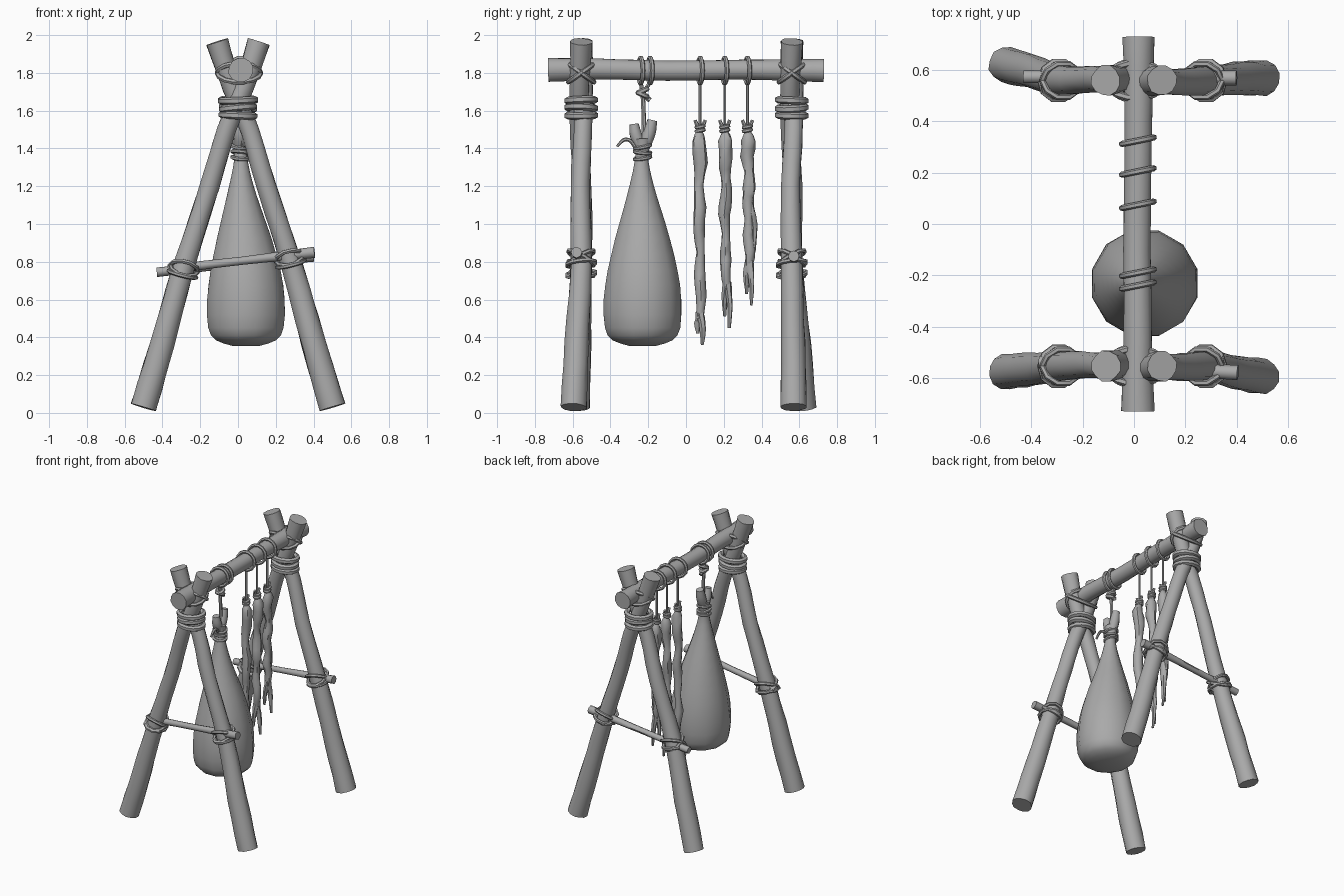
import bpy, bmesh, math, random
from mathutils import Vector, Matrix, Euler

random.seed(4)
cube = bpy.data.objects.get("Cube")
if cube:
    bpy.data.objects.remove(cube, do_unlink=True)

mat = bpy.data.materials.new("plain grey")
mat.use_nodes = True
GREY = (0.4, 0.4, 0.4, 1)
mat.diffuse_color = GREY
mat.node_tree.nodes["Principled BSDF"].inputs["Base Color"].default_value = GREY


def finish(name, bm):
    bmesh.ops.recalc_face_normals(bm, faces=bm.faces)
    me = bpy.data.meshes.new(name)
    bm.to_mesh(me)
    bm.free()
    ob = bpy.data.objects.new(name, me)
    bpy.context.collection.objects.link(ob)
    me.materials.append(mat)
    bpy.ops.object.select_all(action='DESELECT')
    ob.select_set(True)
    bpy.context.view_layer.objects.active = ob
    bpy.ops.object.shade_smooth_by_angle(angle=math.radians(50))
    return ob


def sweep(bm, pts, radii, sides=8, closed=False, rough=0.0, up=None):
    """Sweep a round section along a path with a radius at each point."""
    pts = [Vector(p) for p in pts]
    n = len(pts)
    rings, side = [], up
    for i, p in enumerate(pts):
        if closed:
            t = pts[(i + 1) % n] - pts[i - 1]
        else:
            t = pts[min(i + 1, n - 1)] - pts[max(i - 1, 0)]
        t.normalize()
        if side is None:
            side = t.orthogonal()
        side = (side - t * side.dot(t)).normalized()
        other = t.cross(side)
        ring = []
        for k in range(sides):
            a = math.tau * k / sides
            r = radii[i] * (1 + random.uniform(-rough, rough))
            ring.append(bm.verts.new(p + (side * math.cos(a) + other * math.sin(a)) * r))
        rings.append(ring)
    for i in range(n if closed else n - 1):
        a, b = rings[i], rings[(i + 1) % n]
        for k in range(sides):
            m = (k + 1) % sides
            bm.faces.new((a[k], a[m], b[m], b[k]))
    if not closed:
        bm.faces.new(rings[0])
        bm.faces.new(rings[-1])


def smooth_path(pts, steps):
    """Catmull-Rom resampling of (x, y, z, radius) points."""
    p = [Vector(q) for q in pts]
    p = [p[0] * 2 - p[1]] + p + [p[-1] * 2 - p[-2]]
    out = []
    for i in range(1, len(p) - 2):
        a, b, c, d = p[i - 1:i + 3]
        for s in range(steps):
            t = s / steps
            out.append((b * 2 + (c - a) * t + (a * 2 - b * 5 + c * 4 - d) * t * t
                        + (b * 3 - a - c * 3 + d) * t ** 3) * 0.5)
    return out + [p[-2]]


def limb(bm, pts, steps=3, sides=10, rough=0.0):
    path = smooth_path(pts, steps)
    sweep(bm, [q[:3] for q in path], [q[3] for q in path], sides, rough=rough)


def tube(name, pts, **kw):
    bm = bmesh.new()
    limb(bm, pts, **kw)
    return finish(name, bm)


def loop(bm, centre, rx, ry, rot, r, n=14, sides=6):
    m = Matrix.Translation(centre) @ Euler(rot).to_matrix().to_4x4()
    pts = [m @ Vector((rx * math.cos(math.tau * k / n), ry * math.sin(math.tau * k / n), 0))
           for k in range(n)]
    sweep(bm, pts, [r] * n, sides, closed=True, up=m.to_3x3() @ Vector((0, 0, 1)))


# Two crossed-leg frames with their braces and lashings
for end, y, bow, brace in (
        ("front", -0.555, {-1: -0.02, 1: -0.04}, ((-0.37, -0.54, 0.76), (0.405, -0.58, 0.85))),
        ("back", 0.56, {-1: 0.06, 1: 0.01}, ((-0.43, 0.575, 0.745), (0.40, 0.57, 0.83)))):
    for s, label in ((-1, "right"), (1, "left")):
        b = bow[s]
        tube(f"{end}_{label}_leg", [
            (s * 0.50, y + b, 0.03, 0.07), (s * 0.40, y + b * 0.6, 0.37, 0.066),
            (s * 0.285, y, 0.78, 0.058), (s * 0.15, y - s * 0.005, 1.2, 0.052),
            (s * 0.06, y + s * 0.01, 1.5, 0.05), (-s * 0.03, y + s * 0.01, 1.72, 0.052),
            (-s * 0.11, y, 1.965, 0.06)], steps=3, sides=12, rough=0.05)
        # Cord wraps where the brace meets the leg
        bm = bmesh.new()
        for tilt, lift in ((0.5, 0), (-0.5, 0), (0.1, -0.03)):
            zc = 0.765 if s < 0 else 0.82
            xc = s * (0.285 if s < 0 else 0.272)
            loop(bm, (xc - s * lift * 0.3, y, zc + lift), 0.075, 0.078,
                 (tilt, -s * 0.25, 0), 0.012, n=10)
        finish(f"{end}_{label}_brace_lashing", bm)
    mid = tuple((p + q) / 2 for p, q in zip(*brace))
    tube(f"{end}_brace", [brace[0] + (0.025,), mid + (0.022,), brace[1] + (0.03,)],
         sides=8, rough=0.04)
    bm = bmesh.new()
    for z, w in ((1.575, 0.085), (1.615, 0.083), (1.655, 0.088)):
        loop(bm, (0, y, z), w, 0.073, (random.uniform(-.1, .1), random.uniform(-.1, .1), 0), 0.02)
    for tilt in (0.62, -0.62):
        loop(bm, (0.005, y, 1.80), 0.115, 0.085, (tilt, 0, 0), 0.014)
    finish(f"{end}_apex_lashing", bm)

# Ridge pole
tube("ridge_pole", [(0.015, -0.73, 1.815, 0.066), (0.015, -0.45, 1.82, 0.056),
                    (0.012, -0.1, 1.812, 0.055), (0.016, 0.3, 1.817, 0.054),
                    (0.018, 0.55, 1.815, 0.058), (0.018, 0.73, 1.812, 0.064)],
     sides=12, rough=0.03)

# Cord turns round the pole
bm = bmesh.new()
for y in (-0.24, -0.19, 0.075, 0.205, 0.325):
    loop(bm, (0.015, y, 1.812), 0.064, 0.069, (math.pi / 2, 0, 0.2), 0.012)
finish("pole_cords", bm)

# Hanging sack
SX, SY = 0.042, -0.23
tube("sack_body", [
    (SX, SY, 0.355, 0.075), (SX, SY, 0.385, 0.165), (SX, SY, 0.45, 0.206),
    (SX, SY, 0.60, 0.212), (SX - 0.003, SY, 0.75, 0.192), (SX - 0.01, SY, 0.92, 0.15),
    (SX - 0.02, SY - 0.003, 1.08, 0.102), (SX - 0.025, SY - 0.005, 1.22, 0.062),
    (0.015, SY - 0.005, 1.33, 0.038), (0.012, SY, 1.40, 0.036), (0.01, SY, 1.45, 0.045)],
    steps=2, sides=12, rough=0.008)
bm = bmesh.new()
limb(bm, [(0.01, -0.235, 1.40, 0.03), (0.01, -0.265, 1.47, 0.033), (0.01, -0.275, 1.53, 0.024)])
limb(bm, [(0.01, -0.225, 1.40, 0.03), (0.01, -0.195, 1.48, 0.034), (0.01, -0.178, 1.55, 0.026)])
finish("sack_gathered_top", bm)
bm = bmesh.new()
for z, t in ((1.35, 0.15), (1.38, -0.1), (1.41, 0.2)):
    loop(bm, (0.012, SY, z), 0.043, 0.043, (t, 0.1, 0), 0.011)
limb(bm, [(0.02, -0.26, 1.39, 0.01), (0.03, -0.295, 1.44, 0.01), (0.03, -0.33, 1.445, 0.01),
          (0.03, -0.365, 1.41, 0.007)], sides=6)
finish("sack_neck_cord", bm)
bm = bmesh.new()
limb(bm, [(0.012, -0.24, 1.75, 0.011), (0.012, -0.23, 1.69, 0.012), (0.012, -0.225, 1.6, 0.012),
          (0.012, -0.222, 1.45, 0.012)], sides=6)
limb(bm, [(0.012, -0.19, 1.75, 0.011), (0.012, -0.225, 1.69, 0.011), (0.012, -0.19, 1.655, 0.014)],
     sides=6)
for z, t in ((1.705, 0.4), (1.685, -0.4)):
    loop(bm, (0.012, -0.23, z), 0.022, 0.028, (t, 0, 0), 0.014, n=10)
finish("sack_hanger", bm)

# Dried strips: hang position, lowest point and split height
for i, (y, low, split) in enumerate(((0.075, 0.36, 0.50), (0.205, 0.45, 0.66), (0.325, 0.57, 0.78))):
    x = 0.015
    bm = bmesh.new()
    limb(bm, [(x, y, 1.76, 0.008), (x, y, 1.62, 0.008), (x, y, 1.46, 0.008)], sides=6)
    for z in (1.495, 1.515):
        loop(bm, (x, y, z), 0.02, 0.02, (0.2, 0, 0), 0.011, n=8)
    finish(f"strip_cord_{i + 1}", bm)
    bm = bmesh.new()
    for d in (-1, 1):
        limb(bm, [(x, y, 1.48, 0.012), (x, y + d * 0.015, 1.52, 0.011),
                  (x, y + d * 0.027, 1.55, 0.009)], steps=2, sides=6)
    count = 9
    body = [(x, y, 1.495, 0.013)]
    for k in range(count):
        z = 1.44 + (split - 1.44) * k / (count - 1)
        r = (0.036 if k % 3 < 2 else 0.027) * (1 - 0.3 * k / count)
        body.append((x + random.uniform(-.012, .012), y + random.uniform(-.008, .008) + i * k * 0.001, z, r))
    limb(bm, body, steps=2, sides=8, rough=0.12)
    ex, ey = body[-1][:2]
    for d, drop in ((-1, 0.06), (1, 0)):
        z0, z1 = split + 0.03, low + drop
        limb(bm, [(ex, ey, z0, 0.022), (ex + d * 0.012, ey + d * 0.014, (z0 + z1) / 2, 0.016),
                  (ex + d * 0.02, ey + d * 0.012, z1, 0.008)], sides=6, rough=0.15)
    if i == 2:
        limb(bm, [(x, y + 0.01, 1.12, 0.02), (x, y + 0.035, 1.0, 0.018),
                  (x, y + 0.035, 0.85, 0.008)], sides=6, rough=0.1)
    finish(f"dried_strip_{i + 1}", bm)
